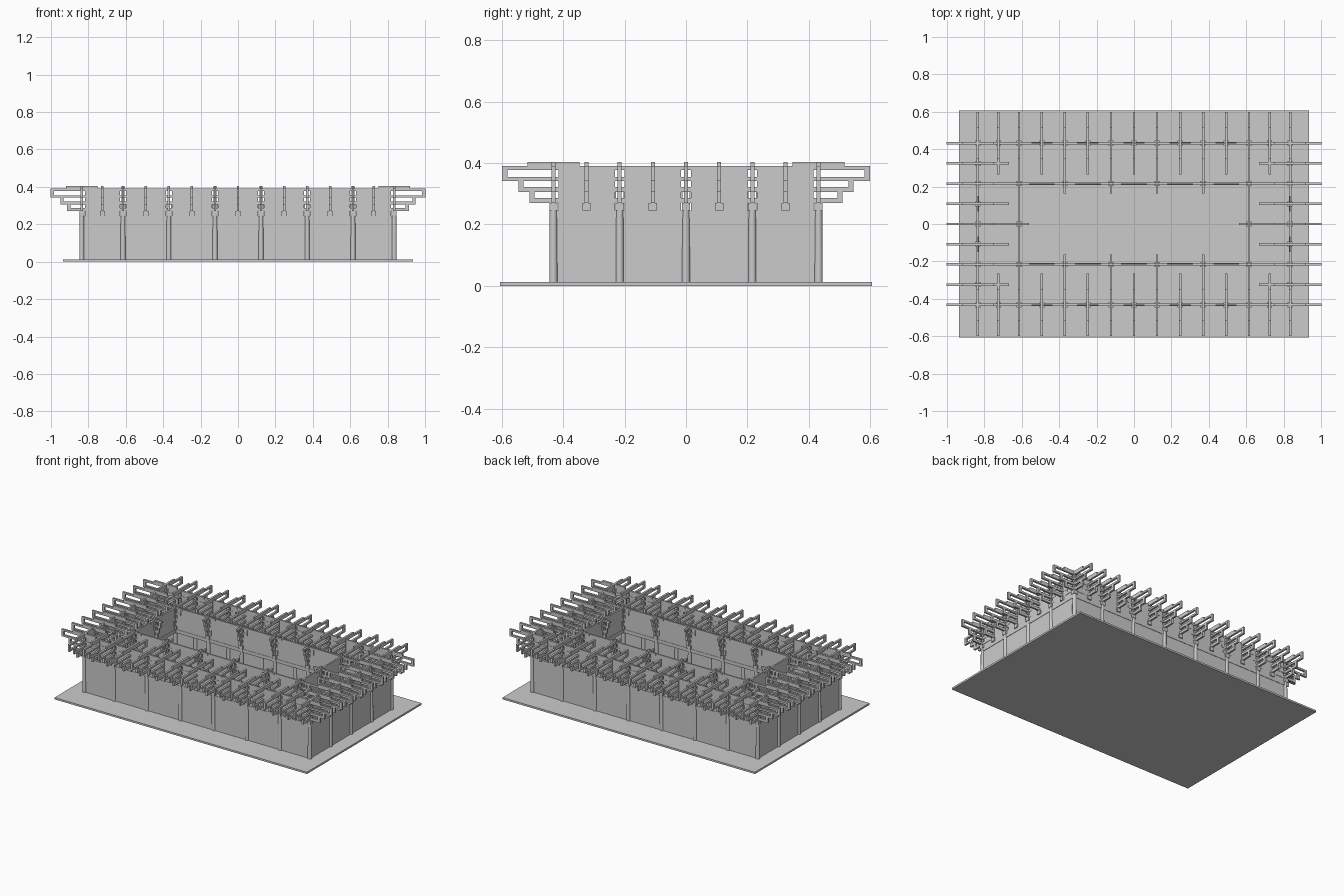
import bpy, bmesh
from mathutils import Matrix, Vector

if "Cube" in bpy.data.objects:
    bpy.data.objects.remove(bpy.data.objects["Cube"])

XS = [-0.835, -0.615, -0.37, -0.123, 0.123, 0.37, 0.615, 0.835]
YS = [-0.432, -0.216, 0.0, 0.216, 0.432]
IX, IY = XS[1:-1], YS[1:-1]
FLOOR, LINTEL, TOP = 0.012, 0.245, 0.39
TIERS = [(0.270, 0.287), (0.306, 0.322), (0.342, 0.354), (0.378, 0.39)]
W = 0.013


def add_box(bm, x0, x1, y0, y1, z0, z1):
    m = Matrix.Translation(((x0 + x1) / 2, (y0 + y1) / 2, (z0 + z1) / 2))
    m = m @ Matrix.Diagonal((abs(x1 - x0), abs(y1 - y0), z1 - z0, 1))
    bmesh.ops.create_cube(bm, size=1, matrix=m)


def bar(bm, c, axis, a, b, z0, z1, w=W):
    """Bar through point c running from offset a to b along axis 0 (x) or 1 (y)."""
    lo, hi = [c[0] - w / 2, c[1] - w / 2], [c[0] + w / 2, c[1] + w / 2]
    lo[axis], hi[axis] = c[axis] + a, c[axis] + b
    add_box(bm, lo[0], hi[0], lo[1], hi[1], z0, z1)


def finish(bm, name, smooth=False):
    me = bpy.data.meshes.new(name)
    bm.to_mesh(me)
    bm.free()
    ob = bpy.data.objects.new(name, me)
    bpy.context.collection.objects.link(ob)
    if smooth:
        bpy.context.view_layer.objects.active = ob
        ob.select_set(True)
        bpy.ops.object.shade_smooth_by_angle()
        ob.select_set(False)


def mids(v):
    return [(a + b) / 2 for a, b in zip(v, v[1:])]


# stone platform
bm = bmesh.new()
add_box(bm, -0.935, 0.935, -0.606, 0.606, 0, FLOOR)
finish(bm, "platform")

# column positions: outer ring and inner ring
outer = [(x, y) for x in XS for y in YS if abs(x) > 0.8 or abs(y) > 0.4]
inner = [(x, y) for x in IX for y in IY if abs(x) > 0.6 or abs(y) > 0.2]
bm = bmesh.new()
for x, y in outer + inner:
    bmesh.ops.create_cone(bm, cap_ends=True, segments=16, radius1=0.0135, radius2=0.0125,
                          depth=LINTEL - FLOOR + 0.005,
                          matrix=Matrix.Translation((x, y, (LINTEL + FLOOR + 0.005) / 2)))
finish(bm, "columns", True)

# bays: (start point, axis, length) for each ring
def bays(xs, ys):
    out = []
    for y in (ys[0], ys[-1]):
        out += [((a, y), 0, b - a) for a, b in zip(xs, xs[1:])]
    for x in (xs[0], xs[-1]):
        out += [((x, a), 1, b - a) for a, b in zip(ys, ys[1:])]
    return out

walls, lintels, panels = bmesh.new(), bmesh.new(), bmesh.new()
for c, ax, n in bays(XS, YS):
    bar(walls, c, ax, 0.01, n - 0.01, FLOOR, 0.222, 0.008)
for c, ax, n in bays(XS, YS) + bays(IX, IY):
    bar(lintels, c, ax, 0.01, n - 0.01, 0.222, LINTEL, 0.013)
    bar(panels, c, ax, 0.016, n - 0.016, LINTEL, TOP, 0.009)
finish(walls, "lower_walls")
finish(lintels, "lintels")
finish(panels, "upper_panels")


# cantilevered bracket: stepped tiers, small blocks and a closed nose
def bracket(bm, c, axis):
    reach = [0.078, 0.114, 0.167, 0.167]
    for (z0, z1), r in zip(TIERS, reach):
        bar(bm, c, axis, -r, r, z0, z1)
    bar(bm, c, axis, -0.085, 0.085, TOP, 0.404)
    for s in (-1, 1):
        for i, r in enumerate(reach[:3]):
            bar(bm, c, axis, s * (r - 0.017), s * r, TIERS[i][1], TIERS[i + 1][0])
    bar(bm, c, axis, -0.007, 0.007, LINTEL, TOP)


def cap(bm, c):
    bar(bm, c, 0, -0.0135, 0.0135, LINTEL, 0.27, 0.027)


# outer brackets on columns and between them
col_b, mid_b = bmesh.new(), bmesh.new()
for y in (YS[0], YS[-1]):
    for x in XS:
        bracket(col_b, (x, y), 1)
    for x in mids(XS):
        bracket(mid_b, (x, y), 1)
        cap(mid_b, (x, y))
for x in (XS[0], XS[-1]):
    for y in YS:
        bracket(col_b, (x, y), 0)
    for y in mids(YS):
        bracket(mid_b, (x, y), 0)
        cap(mid_b, (x, y))

# lateral arms in the wall plane over each outer column
for x, y in outer:
    cap(col_b, (x, y))
    for i, (z0, z1) in enumerate(TIERS):
        r = 0.03 + 0.012 * i
        if abs(y) > 0.4:
            bar(col_b, (x, y), 0, -r, r, z0, z1, 0.012)
        if abs(x) > 0.8:
            bar(col_b, (x, y), 1, -r, r, z0, z1, 0.012)
finish(col_b, "column_brackets")
finish(mid_b, "intermediate_brackets")

# inner brackets spreading upward in both directions
bm = bmesh.new()
for c in inner:
    cap(bm, c)
    bar(bm, c, 0, -0.007, 0.007, LINTEL, 0.404)
    for i, (z0, z1) in enumerate(TIERS):
        for ax in (0, 1):
            r = 0.024 + 0.01 * i
            bar(bm, c, ax, -r, r, z0, z1)
            if i < 3:
                for s in (-1, 1):
                    bar(bm, c, ax, s * (r - 0.012), s * r, z1, TIERS[i + 1][0])
finish(bm, "inner_brackets")

# tie beams joining outer brackets to the inner ring
bm = bmesh.new()
for z0, z1 in TIERS[2:]:
    for s in (-1, 1):
        for x in IX:
            add_box(bm, x - W / 2, x + W / 2, s * 0.216, s * 0.432, z0, z1)
        for y in IY:
            add_box(bm, s * 0.615, s * 0.835, y - W / 2, y + W / 2, z0, z1)
finish(bm, "tie_beams")
